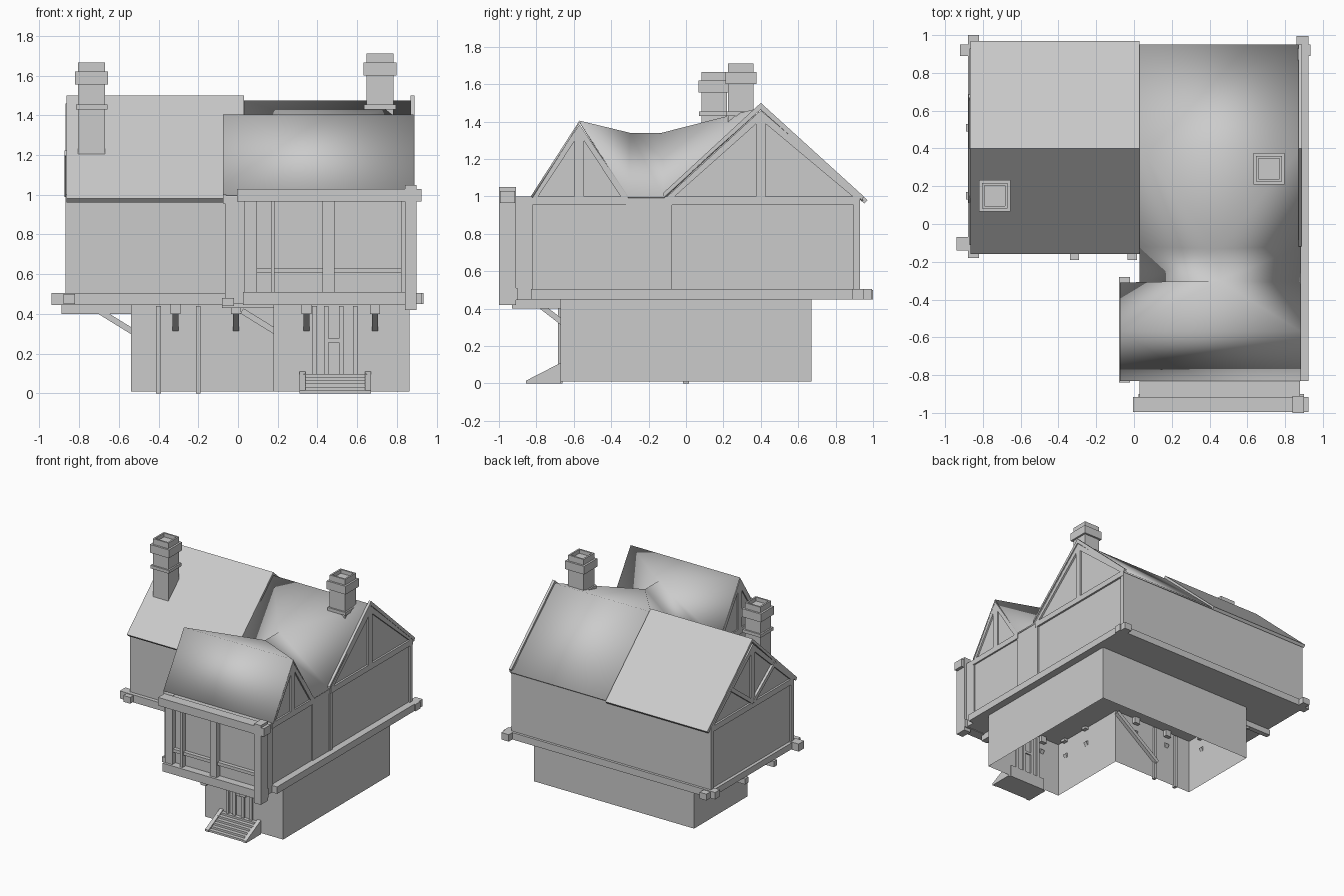
import bpy
from mathutils import Vector

if "Cube" in bpy.data.objects:
    bpy.data.objects.remove(bpy.data.objects["Cube"])


def mesh(name, verts, faces):
    me = bpy.data.meshes.new(name)
    me.from_pydata(verts, [], faces)
    me.update()
    ob = bpy.data.objects.new(name, me)
    bpy.context.collection.objects.link(ob)
    return ob


BOX = [(0, 2, 3, 1), (4, 5, 7, 6), (0, 1, 5, 4), (2, 6, 7, 3), (0, 4, 6, 2), (1, 3, 7, 5)]


def box(name, x0, x1, y0, y1, z0, z1):
    return mesh(name, [(x, y, z) for z in (z0, z1) for y in (y0, y1) for x in (x0, x1)], BOX)


def strut(name, p, q, w=0.03, d=0.03):
    p, q = Vector(p), Vector(q)
    ob = box(name, -w / 2, w / 2, -d / 2, d / 2, 0, (q - p).length)
    ob.rotation_mode = 'QUATERNION'
    ob.rotation_quaternion = (q - p).to_track_quat('Z', 'X')
    ob.location = p
    return ob


def prism(name, x0, x1, prof):
    n = len(prof)
    faces = [tuple(range(n))[::-1], tuple(range(n, 2 * n))]
    faces += [(i, (i + 1) % n, n + (i + 1) % n, n + i) for i in range(n)]
    return mesh(name, [(x, y, z) for x in (x0, x1) for y, z in prof], faces)


def sheet(name, verts, faces, t=0.02):
    ob = mesh(name, verts, faces)
    m = ob.modifiers.new("thickness", 'SOLIDIFY')
    m.thickness, m.offset = t, -1
    return ob


def gable(name, x0, x1, ya, yc, yb, zt):
    # tie beam, king post and the two sloping rafters of one gable
    xm, d = (x0 + x1) / 2, x1 - x0
    box(name + "_tie", x0, x1, ya, yb, 0.955, 1.0)
    box(name + "_king_post", x0, x1, yc - 0.025, yc + 0.025, 1.0, zt - 0.05)
    for y in (ya, yb):
        s = 0.018 if y < yc else -0.018
        prism(name + "_rafter", x0, x1, [(y, 1.0), (yc, zt), (yc, zt - 0.05), (y + 2.2 * s, 1.0)])


# open-bottomed stone ground floor, L-shaped
plan = [(-.54, 0), (.18, 0), (.18, -.67), (.865, -.67), (.865, .67), (-.54, .67)]
n = len(plan)
mesh("ground_floor_walls", [(x, y, z) for z in (0.01, 0.46) for x, y in plan],
     [(i, (i + 1) % n, n + (i + 1) % n, n + i) for i in range(n)])

# overhanging upper floor
prism("main_wing", -.855, .87, [(-.11, .45), (.93, .45), (.93, .99), (.4, 1.46), (-.11, .99)])
prism("front_wing", -.065, .87, [(-.83, .45), (-.31, .45), (-.31, .99), (-.57, 1.38), (-.83, .99)])
box("link_wall", .03, .878, -.32, -.10, .45, 1.0)
box("bay_wall", .03, .88, -.92, -.82, .45, 1.0)

# left roof
sheet("left_roof", [(x, y, z) for x in (-.865, .03) for y, z in ((-.16, .98), (.4, 1.5), (.97, .98))],
      [(0, 3, 4, 1), (1, 4, 5, 2)], 0.025)

# right roof: two gables joined by a low saddle
v = [(-.075, -.83, 1), (.885, -.83, 1), (-.075, -.57, 1.405), (.885, -.57, 1.405),
     (-.075, -.31, 1), (.885, -.31, 1), (.03, -.31, 1), (.45, -.30, 1.34), (.45, -.13, 1.34),
     (.03, -.12, 1), (.885, -.12, 1), (.03, .4, 1.475), (.885, .4, 1.475),
     (.03, .95, .98), (.885, .95, .98)]
f = [(0, 1, 3, 2), (2, 3, 7), (2, 7, 4), (4, 7, 6), (3, 5, 7), (6, 7, 8, 9), (7, 5, 10, 8),
     (9, 8, 11), (8, 12, 11), (8, 10, 12), (11, 12, 14, 13)]
roof = sheet("right_roof", v, f, 0.012)
for p in roof.data.polygons:
    p.use_smooth = True

# gable timbers
gable("right_gable", .865, .885, -.10, .4, .93, 1.46)
gable("left_gable", -.87, -.85, -.11, .4, .93, 1.46)
gable("front_right_gable", .865, .883, -.83, -.57, -.31, 1.385)
gable("front_left_gable", -.075, -.06, -.83, -.57, -.31, 1.385)
for y in (.12, .68):
    strut("left_gable_brace", (-.86, .4, 1.0), (-.86, y, 1.21), .03, .03)
prism("right_barge_board", .87, .89, [(.4, 1.5), (.95, 1.0), (.94, .98), (.4, 1.465), (-.12, 1.0), (-.12, 1.02)])
for x in (.865, -.87):
    for y in (-.11, .895):
        box("corner_post", x, x + .018, y, y + .035, .5, .96)

# floor beams with crossing ends
box("front_sill", -.94, -.05, -.14, -.07, .445, .505)
box("left_sill", -.88, -.82, -.18, 1.0, .45, .50)
box("back_sill", -.92, .935, .89, .95, .45, .505)
box("right_sill", .86, .925, -.83, .995, .45, .505)
box("front_wing_sill", -.08, -.02, -.84, -.28, .44, .48)

# jetty joists with angled brackets
for x, y, end in ((-.315, 0, -.19), (-.01, 0, -.19), (.345, -.67, -.93), (.69, -.67, -.93)):
    box("joist", x - .025, x + .025, end, y + .03, .40, .45)
    strut("joist_bracket", (x, y - .10, .41), (x, y + .01, .325))
for x, end, ys, zt in ((-.54, -.89, (.15, .51), .445), (.18, -.08, (-.34, -.58), .475)):
    for y in ys:
        box("side_joist", end, x + .03, y - .02, y + .02, zt - .045, zt)
        strut("side_bracket", (x - .16, y, .415), (x + .01, y, .31))

# timber frame of the front bay
box("bay_top_beam", -.005, .925, -.995, -.915, .965, 1.03)
box("bay_bottom_beam", .025, .90, -.98, -.90, .445, .51)
box("bay_corner_post", .84, .90, -1.0, -.91, .42, 1.05)
for x0, x1 in ((.03, .095), (.165, .185), (.425, .485), (.82, .85)):
    box("bay_post", x0, x1, -.96, -.91, .5, .97)
box("bay_rail", .09, .85, -.95, -.91, .605, .63)

# door posts
for x in (.385, .445, .52, .59):
    box("door_post", x - .012, x + .012, -.685, -.66, .09, .44)
box("door_rail", .45, .52, -.68, -.66, .255, .275)
for x in (-.40, -.20):
    box("side_door_post", x - .012, x + .012, -.015, .015, 0, .44)
strut("inner_wall_brace", (.18, .015, .43), (-.21, .015, .14))

# entrance steps
for i in range(6):
    box("step", .33, .65, -.85 + .03 * i, -.66, .016 * i, .016 * (i + 1))
for x in (.31, .64):
    prism("step_side", x, x + .03, [(-.855, 0), (-.67, 0), (-.67, .11), (-.855, .015)])

# chimneys
for x, y, zb, zt in ((-.737, .15, 1.15, 1.665), (.715, .293, 1.30, 1.71)):
    def band(name, r, z0, z1):
        box(name, x - r, x + r, y - r, y + r, z0, z1)
    band("chimney_shaft", .068, zb, zt - .03)
    band("chimney_cap", .083, zt - .11, zt - .045)
    band("chimney_ring", .08, 1.43, 1.455)
    for s in (-1, 1):
        a, b = sorted((s * .055, s * .068))
        box("chimney_rim", x + a, x + b, y - .068, y + .068, zt - .045, zt)
        box("chimney_rim", x - .055, x + .055, y + a, y + b, zt - .045, zt)
